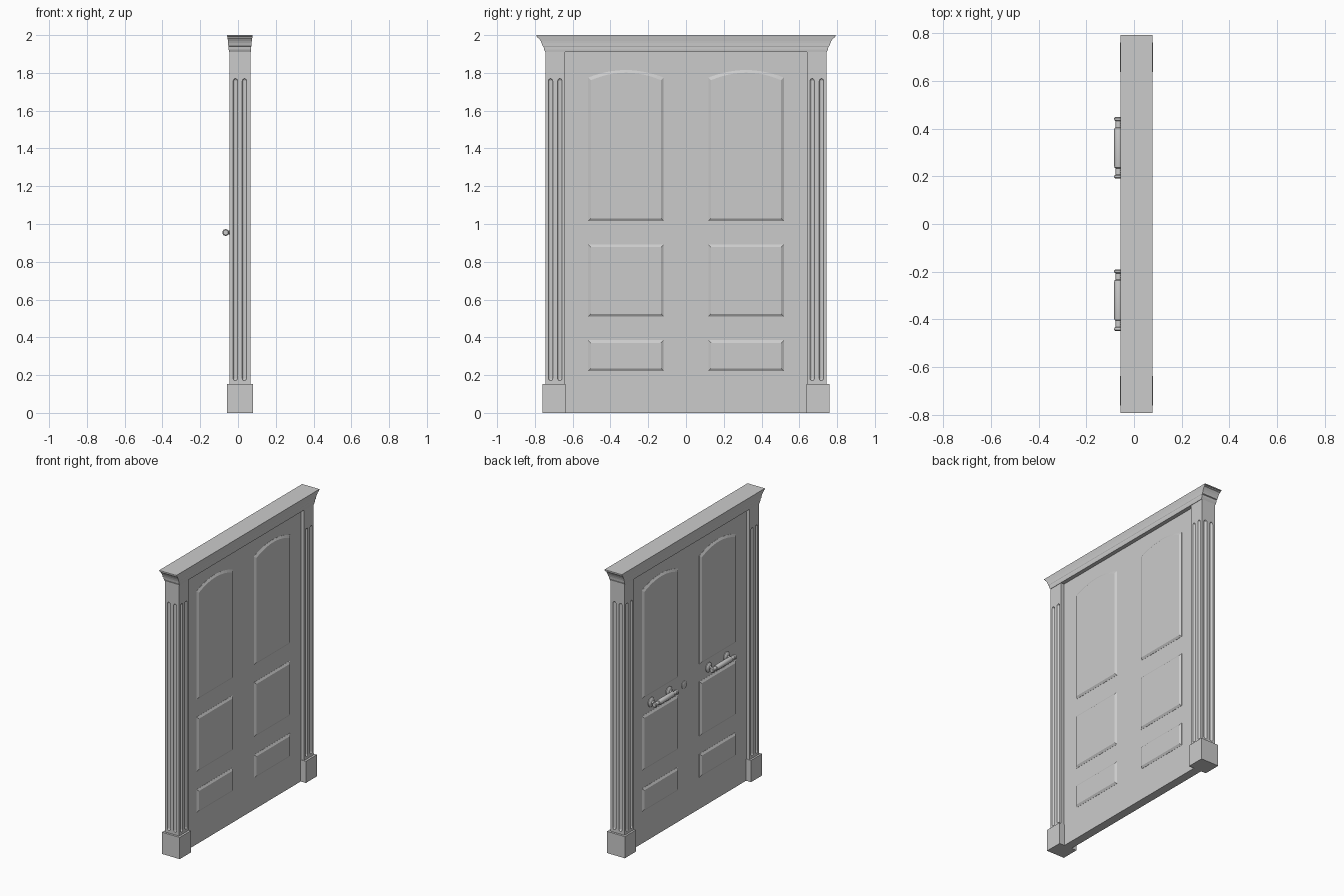
import bpy, bmesh, math
from mathutils import Matrix, Vector

if "Cube" in bpy.data.objects:
    bpy.data.objects.remove(bpy.data.objects["Cube"])

CX = 0.01                      # middle of the door thickness
FACE = 0.03                    # half thickness of the leaf


def finish(name, bm, mirror=False, smooth=False):
    bmesh.ops.remove_doubles(bm, verts=bm.verts, dist=1e-5)
    bmesh.ops.recalc_face_normals(bm, faces=bm.faces)
    me = bpy.data.meshes.new(name)
    bm.to_mesh(me)
    bm.free()
    ob = bpy.data.objects.new(name, me)
    bpy.context.collection.objects.link(ob)
    if mirror:
        m = ob.modifiers.new("Mirror", 'MIRROR')
        m.use_axis = (False, True, False)
    if smooth:
        bpy.ops.object.select_all(action='DESELECT')
        ob.select_set(True)
        bpy.context.view_layer.objects.active = ob
        bpy.ops.object.shade_smooth_by_angle(angle=math.radians(35))
    return ob


def box(bm, x0, x1, y0, y1, z0, z1):
    mat = Matrix.Translation(((x0 + x1) / 2, (y0 + y1) / 2, (z0 + z1) / 2)) \
        @ Matrix.Diagonal((x1 - x0, y1 - y0, z1 - z0, 1))
    bmesh.ops.create_cube(bm, size=1, matrix=mat)


def loft(bm, rings):
    rows = [[bm.verts.new(p) for p in r] for r in rings]
    n = len(rows[0])
    for a, b in zip(rows, rows[1:]):
        for i in range(n):
            j = (i + 1) % n
            bm.faces.new((a[i], a[j], b[j], b[i]))
    bm.faces.new(rows[0][::-1])
    bm.faces.new(rows[-1])


def lathe(bm, profile, origin, axis, n=20):
    """Revolve (radius, distance) pairs about an axis through origin."""
    rot = Vector((0, 0, 1)).rotation_difference(Vector(axis)).to_matrix()
    o = Vector(origin)
    loft(bm, [[o + rot @ Vector((r * math.cos(2 * math.pi * i / n),
                                 r * math.sin(2 * math.pi * i / n), t))
               for i in range(n)] for r, t in profile])


# Door leaf
bm = bmesh.new()
box(bm, CX - FACE, CX + FACE, -0.645, 0.645, 0, 1.915)
finish("door_leaf", bm)


# Raised panels on both faces, with bevelled edges and an optional arched top
def outline(y0, y1, z0, z1, rise, inset, x):
    y0, y1, z0, z1 = y0 + inset, y1 - inset, z0 + inset, z1 - inset
    pts = [(x, y0, z0), (x, y1, z0)]
    n = 12 if rise else 1
    for i in range(n + 1):
        t = i / n
        pts.append((x, y1 + (y0 - y1) * t, z1 + rise * 4 * t * (1 - t)))
    return pts


panels = {"top_panel": (1.015, 1.775, 0.04),
          "middle_panel": (0.51, 0.892, 0),
          "bottom_panel": (0.222, 0.385, 0)}
for name, (z0, z1, rise) in panels.items():
    bm = bmesh.new()
    for s in (-1, 1):
        xs = CX + s * FACE
        loft(bm, [outline(0.118, 0.518, z0, z1, rise, ins, xs + s * h)
                  for ins, h in ((0, -0.004), (0, 0.001), (0.014, 0.010))])
    finish(name, bm, mirror=True)

# Fluted pilasters: cut rounded grooves, then mirror
bm = bmesh.new()
box(bm, -0.045, 0.065, 0.64, 0.745, 0.1, 1.915)
pil = finish("pilaster", bm)

bm = bmesh.new()
R, LOW, HIGH = 0.012, 0.17, 1.77
arc = [math.radians(a) for a in (0, 30, 60, 87)]
capsule = [(R * math.cos(a), LOW + R - R * math.sin(a)) for a in reversed(arc)] + \
          [(R * math.cos(a), HIGH - R + R * math.sin(a)) for a in arc]
spots = [(x, y) for x in (-0.047, 0.067) for y in (0.668, 0.717)] + \
        [(x, 0.747) for x in (-0.014, 0.034)]
for x, y in spots:
    lathe(bm, capsule, (x, y, 0), (0, 0, 1), 16)
cutter = finish("flute_cutter", bm)
cutter.hide_render = True

mod = pil.modifiers.new("Flutes", 'BOOLEAN')
mod.operation = 'DIFFERENCE'
mod.solver = 'EXACT'
mod.object = cutter
dg = bpy.context.evaluated_depsgraph_get()
pil.data = bpy.data.meshes.new_from_object(pil.evaluated_get(dg))
pil.modifiers.clear()
bpy.data.objects.remove(cutter)
pil.modifiers.new("Mirror", 'MIRROR').use_axis = (False, True, False)

# Plinth blocks
bm = bmesh.new()
box(bm, -0.058, 0.08, 0.637, 0.76, 0, 0.152)
finish("plinth", bm, mirror=True)

# Stepped cornice: (half depth, half width, height)
profile = [(0.0575, 0.745, 1.91), (0.0595, 0.752, 1.925), (0.0595, 0.754, 1.94),
           (0.0615, 0.760, 1.943), (0.0620, 0.764, 1.957), (0.0632, 0.770, 1.97),
           (0.0650, 0.778, 1.982), (0.0655, 0.785, 1.985), (0.0665, 0.786, 1.992),
           (0.0670, 0.792, 1.994), (0.0670, 0.792, 2.0)]
bm = bmesh.new()
loft(bm, [[(CX + sx * hx, sy * hy, z)
           for sx, sy in ((-1, -1), (1, -1), (1, 1), (-1, 1))]
          for hx, hy, z in profile])
finish("cornice", bm)

# Pull handles on the -x face: turned bar, two posts with rosettes
bm = bmesh.new()
half = [(0.018, 0.078), (0.0165, 0.083), (0.012, 0.086), (0.012, 0.112),
        (0.0165, 0.115), (0.018, 0.119), (0.018, 0.125), (0.013, 0.129)]
bar = [(r, -t) for r, t in reversed(half)] + half
lathe(bm, bar, (-0.065, 0.319, 0.955), (0, 1, 0))
for y in (0.22, 0.418):
    lathe(bm, [(0.033, -0.005), (0.033, 0.005), (0.026, 0.011), (0.011, 0.014),
               (0.010, 0.044)], (CX - FACE, y, 0.955), (-1, 0, 0))
finish("pull_handle", bm, mirror=True, smooth=True)

# Round keyhole plate beside the handle
bm = bmesh.new()
lathe(bm, [(0.028, -0.003), (0.028, 0.003), (0.025, 0.005)],
      (CX - FACE, 0.05, 0.935), (-1, 0, 0))
finish("keyhole_plate", bm, smooth=True)
